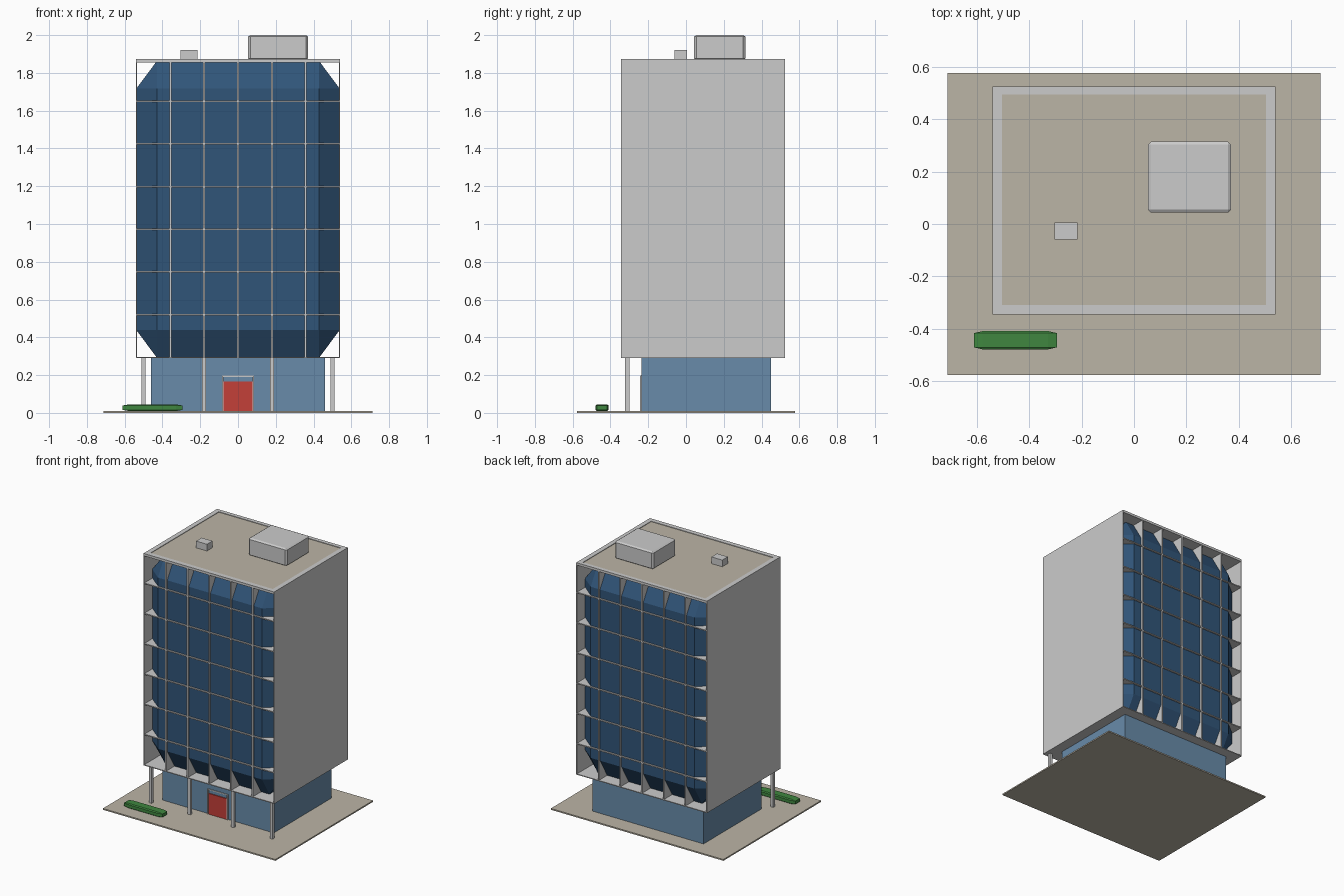
import bpy, bmesh, math
from itertools import product

if "Cube" in bpy.data.objects:
    bpy.data.objects.remove(bpy.data.objects["Cube"])


def material(name, rgb):
    m = bpy.data.materials.new(name)
    m.diffuse_color = (*rgb, 1)
    m.use_nodes = True
    m.node_tree.nodes["Principled BSDF"].inputs["Base Color"].default_value = m.diffuse_color
    return m


GLASS = material("dark_glass", (0.03, 0.09, 0.19))
LOBBY = material("light_glass", (0.14, 0.26, 0.40))
STONE = material("tan_stone", (0.50, 0.46, 0.38))
RED = material("red_door", (0.55, 0.05, 0.04))
GREEN = material("hedge_green", (0.05, 0.24, 0.05))
WHITE = material("pale_frame", (0.75, 0.75, 0.72))


def finish(name, bm, mat):
    bmesh.ops.recalc_face_normals(bm, faces=bm.faces)
    mesh = bpy.data.meshes.new(name)
    bm.to_mesh(mesh)
    bm.free()
    if mat:
        mesh.materials.append(mat)
    ob = bpy.data.objects.new(name, mesh)
    bpy.context.collection.objects.link(ob)
    return ob


def box(name, x, y, z, mat=None, chamfer=None):
    """Box from axis ranges; chamfer gives the edge cut along x, y and z."""
    bm = bmesh.new()
    mid = [(r[0] + r[1]) / 2 for r in (x, y, z)]
    half = [(r[1] - r[0]) / 2 for r in (x, y, z)]
    cut = chamfer or (0, 0, 0)
    for s in product((-1, 1), repeat=3):
        for full in range(3 if chamfer else 1):
            bm.verts.new([mid[i] + s[i] * (half[i] - (0 if i == full else cut[i]))
                          for i in range(3)])
    bmesh.ops.convex_hull(bm, input=bm.verts)
    bmesh.ops.dissolve_limit(bm, angle_limit=math.radians(1),
                             verts=bm.verts, edges=bm.edges)
    return finish(name, bm, mat)


W, Y0, Y1 = 0.54, -0.345, 0.525      # tower half width, front, back
Z0, Z1 = 0.29, 1.87                  # tower bottom and roof

# Plaza, recessed lobby and front columns
box("plaza", (-0.713, 0.713), (-0.577, 0.577), (0, 0.01), STONE)
box("lobby", (-0.46, 0.46), (-0.235, 0.45), (0.01, Z0), LOBBY)
for i, x in enumerate((-0.5, -0.18, 0.18, 0.5)):
    box(f"column_{i}", (x - 0.011, x + 0.011), (-0.322, -0.3), (0.01, Z0))

# Double entrance door with posts and lintel
for side, s in (("left", -1), ("right", 1)):
    box(f"door_{side}", sorted((s * 0.001, s * 0.078)), (-0.242, -0.234),
        (0.01, 0.165), RED)
    box(f"door_post_{side}", sorted((s * 0.076, s * 0.086)), (-0.244, -0.234),
        (0.01, 0.195), WHITE)
box("door_lintel", (-0.086, 0.086), (-0.24, -0.234), (0.19, 0.197), WHITE)

# Glass body with chamfered edges
box("tower_glass", (-W + 0.002, W - 0.002), (Y0 + 0.014, Y1 - 0.014),
    (Z0 + 0.003, 1.862), GLASS, (0.108, 0.087, 0.145))

# Frame: side walls, floor and roof slabs
for side, s in (("left", -1), ("right", 1)):
    box(f"side_wall_{side}", sorted((s * (W - 0.006), s * W)), (Y0, Y1), (Z0, 1.86))
box("bottom_slab", (-W, W), (Y0, Y1), (Z0, Z0 + 0.006))
box("roof_slab", (-W, W), (Y0, Y1), (1.856, 1.866))

# Fins running through the tower, showing on front and back
for i in range(5):
    x = (i - 2) * 0.179
    box(f"vertical_fin_{i}", (x - 0.005, x + 0.005), (Y0 + 0.002, Y1 - 0.002), (Z0, 1.86))
for i in range(6):
    z = 0.52 + i * 0.226
    box(f"horizontal_fin_{i}", (-W + 0.001, W - 0.001), (Y0 + 0.002, Y1 - 0.002),
        (z - 0.004, z + 0.004))

# Parapet ring and tan roof surface
box("parapet_front", (-W, W), (Y0, Y0 + 0.035), (1.864, 1.874))
box("parapet_back", (-W, W), (Y1 - 0.03, Y1), (1.864, 1.874))
for side, s in (("left", -1), ("right", 1)):
    box(f"parapet_{side}", sorted((s * 0.505, s * W)), (Y0 + 0.035, Y1 - 0.03), (1.864, 1.874))
box("roof_surface", (-0.505, 0.505), (Y0 + 0.035, Y1 - 0.03), (1.864, 1.87), STONE)

# Rooftop equipment
box("plant_room", (0.053, 0.371), (0.043, 0.315), (1.869, 2.0), None, (0.012, 0.012, 0.008))
box("roof_vent", (-0.304, -0.215), (-0.06, 0.006), (1.869, 1.92))

# Hedge beside the entrance
box("hedge", (-0.612, -0.294), (-0.479, -0.409), (0.01, 0.045), GREEN, (0.034, 0.008, 0.006))
